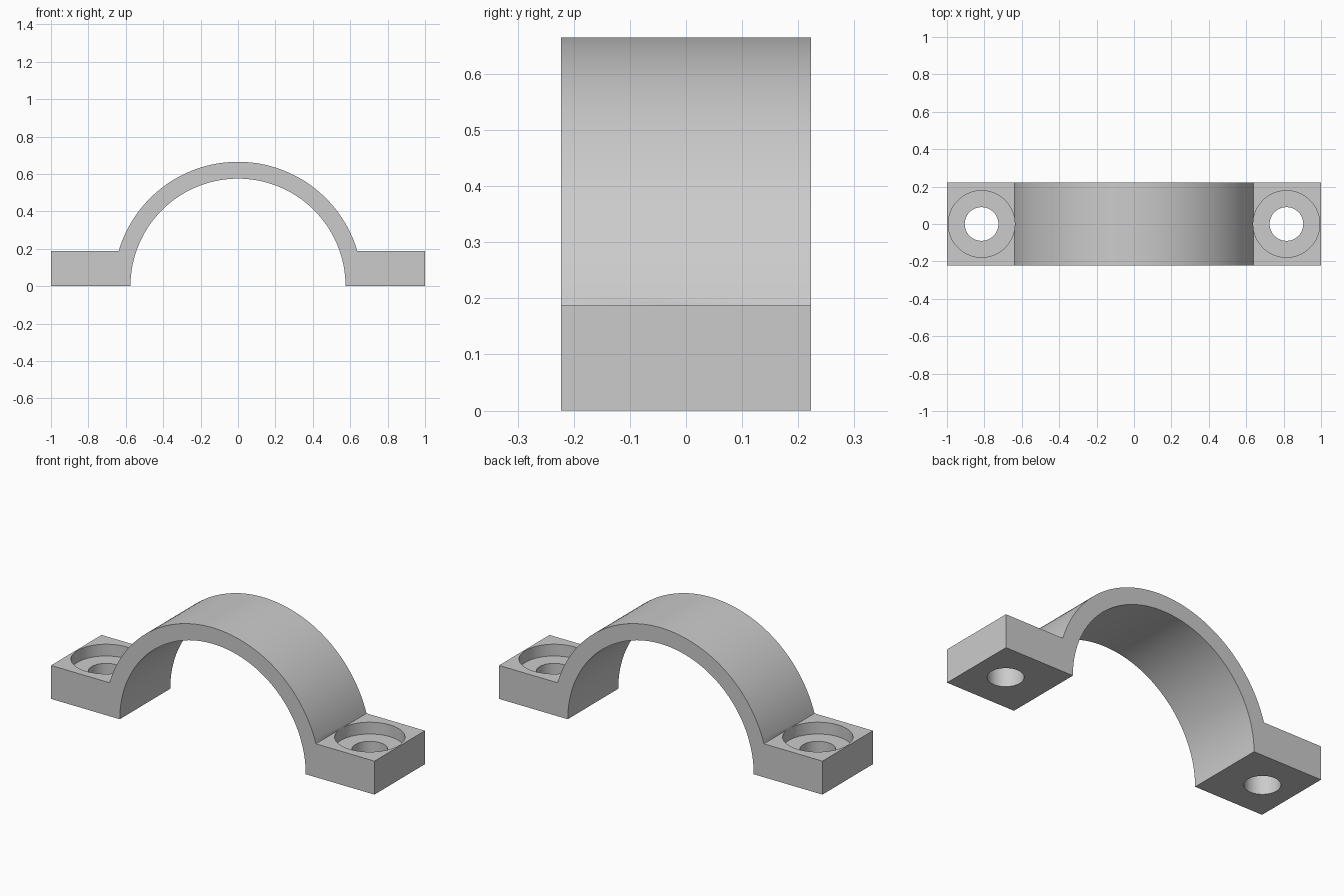
import bpy
import bmesh
from math import sin, cos, asin, pi

cube = bpy.data.objects.get("Cube")
if cube:
    bpy.data.objects.remove(cube, do_unlink=True)

INNER, OUTER = 0.575, 0.665
DEPTH, FOOT = 0.446, 0.187
HOLE_X = 0.815
STEPS = 72

grey = bpy.data.materials.new("light grey")
grey.use_nodes = True
grey.diffuse_color = (0.6, 0.6, 0.6, 1)
grey.node_tree.nodes["Principled BSDF"].inputs["Base Color"].default_value = (0.6, 0.6, 0.6, 1)


def arc(radius, start, end):
    angles = [start + (end - start) * i / STEPS for i in range(STEPS + 1)]
    return [(radius * cos(a), radius * sin(a)) for a in angles]


def finish(bm, name):
    bmesh.ops.recalc_face_normals(bm, faces=bm.faces[:])
    mesh = bpy.data.meshes.new(name)
    bm.to_mesh(mesh)
    bm.free()
    mesh.materials.append(grey)
    obj = bpy.data.objects.new(name, mesh)
    bpy.context.collection.objects.link(obj)
    return obj


def cutter(name, x, radius, bottom, top):
    bm = bmesh.new()
    bmesh.ops.create_cone(bm, cap_ends=True, segments=64, radius1=radius,
                          radius2=radius, depth=top - bottom)
    bmesh.ops.translate(bm, verts=bm.verts[:], vec=(x, 0, (top + bottom) / 2))
    obj = finish(bm, name)
    obj.hide_render = True
    return obj


# Arched strap with two flat feet: one profile, extruded front to back
meet = asin(FOOT / OUTER)
profile = [(1, 0), (1, FOOT)] + arc(OUTER, meet, pi - meet)
profile += [(-1, FOOT), (-1, 0)] + arc(INNER, pi, 0)
bm = bmesh.new()
face = bm.faces.new([bm.verts.new((x, -DEPTH / 2, z)) for x, z in profile])
side = bmesh.ops.extrude_face_region(bm, geom=[face], use_keep_orig=True)
moved = [v for v in side["geom"] if isinstance(v, bmesh.types.BMVert)]
bmesh.ops.translate(bm, verts=moved, vec=(0, DEPTH, 0))
clamp = finish(bm, "pipe_clamp")

# Counterbored screw hole in each foot
cutters = []
for label, sign in (("left", 1), ("right", -1)):
    cutters.append(cutter(label + "_screw_hole", sign * HOLE_X, 0.09, -0.1, 0.3))
    cutters.append(cutter(label + "_counterbore", sign * HOLE_X, 0.178, 0.121, 0.3))

bpy.ops.object.select_all(action="DESELECT")
bpy.context.view_layer.objects.active = clamp
clamp.select_set(True)
for tool in cutters:
    mod = clamp.modifiers.new(tool.name, "BOOLEAN")
    mod.operation = "DIFFERENCE"
    mod.solver = "EXACT"
    mod.object = tool
    bpy.ops.object.modifier_apply(modifier=mod.name)
    bpy.data.objects.remove(tool, do_unlink=True)

bpy.ops.object.shade_smooth_by_angle(angle=pi / 6)
